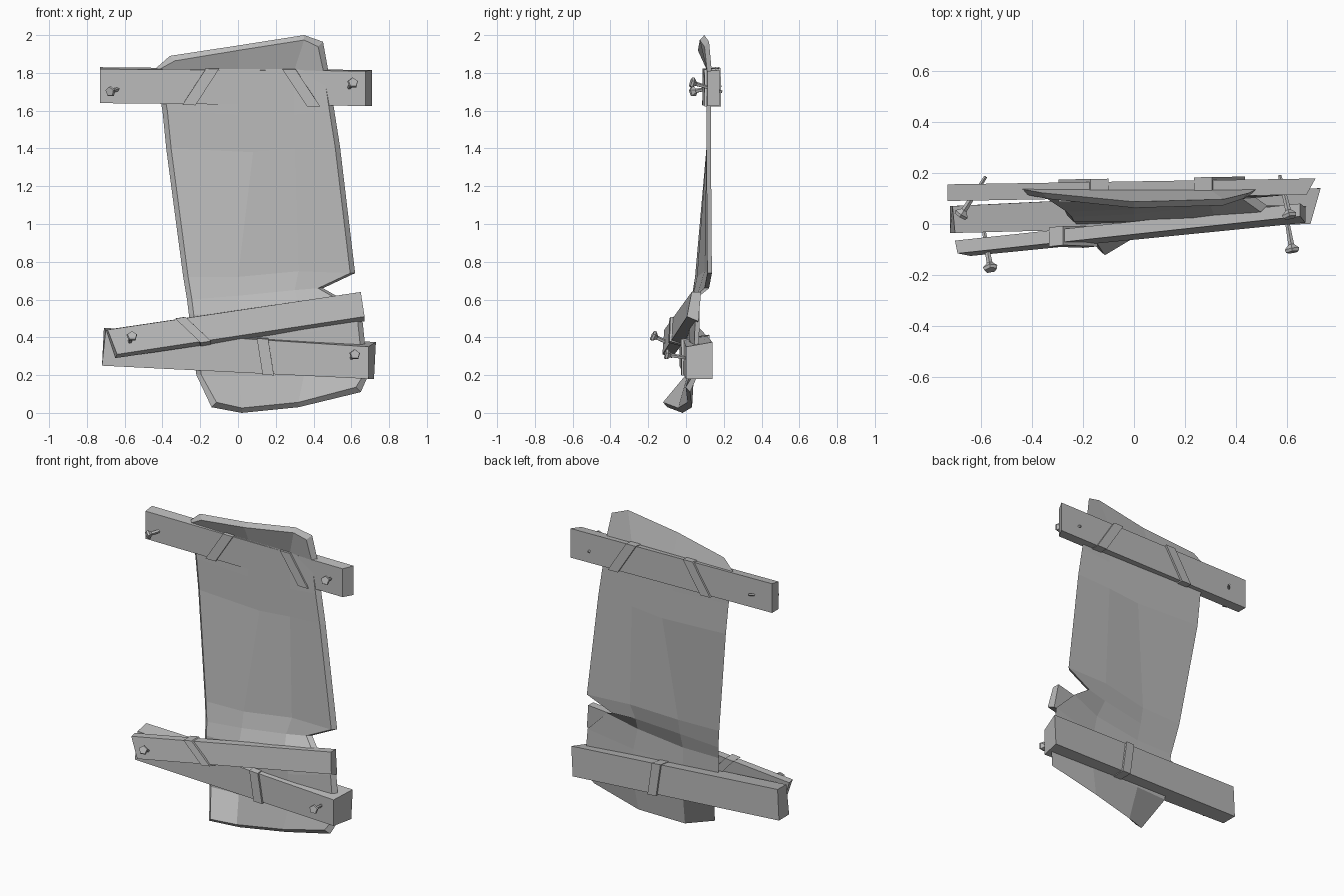
import bpy
import bmesh
from mathutils import Vector

default_cube = bpy.data.objects.get("Cube")
if default_cube:
    bpy.data.objects.remove(default_cube)

# One plain grey for every part
grey = bpy.data.materials.new("plain_grey")
grey.use_nodes = True
tone = (0.5, 0.5, 0.5, 1)
grey.diffuse_color = tone
grey.node_tree.nodes["Principled BSDF"].inputs["Base Color"].default_value = tone


def finish(name, mesh_builder):
    """Turn a bmesh into a flat shaded object."""
    bmesh.ops.recalc_face_normals(mesh_builder, faces=mesh_builder.faces[:])
    mesh = bpy.data.meshes.new(name)
    mesh_builder.to_mesh(mesh)
    mesh_builder.free()
    mesh.materials.append(grey)
    thing = bpy.data.objects.new(name, mesh)
    bpy.context.collection.objects.link(thing)
    return thing


def loft(name, first_ring, second_ring):
    """Closed solid between two rings of equal length."""
    bm = bmesh.new()
    a = [bm.verts.new(p) for p in first_ring]
    b = [bm.verts.new(p) for p in second_ring]
    bm.faces.new(a)
    bm.faces.new(b)
    count = len(a)
    for i in range(count):
        j = (i + 1) % count
        bm.faces.new((a[i], a[j], b[j], b[i]))
    return finish(name, bm)


def strap(name, plank, top_x, bottom_x, width, grow=0.012):
    """Slanted band wrapped round a plank."""
    left, right = plank
    rings = []
    for side in (-width / 2, width / 2):
        ring = []
        # Ring order: front bottom, front top, back top, back bottom
        for p, q, x in zip(left, right, (bottom_x, top_x, top_x, bottom_x)):
            p, q = Vector(p), Vector(q)
            ring.append(p.lerp(q, (x + side - p.x) / (q.x - p.x)))
        for i, out_y, out_z in ((0, -1, -1), (1, -1, 1), (2, 1, 1), (3, 1, -1)):
            ring[i] += Vector((0, out_y * grow, out_z * grow / 2))
        rings.append(ring)
    return loft(name, *rings)


def nail(name, head, tip):
    """Five sided nail with a thick head and a tapered end."""
    head, tip = Vector(head), Vector(tip)
    axis = tip - head
    bm = bmesh.new()
    sections = ((0, 0.026), (0.012, 0.03), (0.03, 0.012), (axis.length, 0.007))
    previous = None
    for depth, radius in sections:
        circle = bmesh.ops.create_circle(bm, segments=5, radius=radius)["verts"]
        for v in circle:
            v.co.z = depth
        if previous is None:
            bm.faces.new(circle)
        else:
            for i in range(5):
                j = (i + 1) % 5
                bm.faces.new((previous[i], previous[j], circle[j], circle[i]))
        previous = circle
    bm.faces.new(previous)
    thing = finish(name, bm)
    thing.rotation_mode = "QUATERNION"
    thing.rotation_quaternion = axis.to_track_quat("Z", "Y")
    thing.location = head
    return thing


# Stretched hide: rows from top to bottom, with a tear on the left edge
hide_rows = [
    [(-.36, .11, 1.89), (0, .075, 1.945), (.35, .085, 2), (.45, .11, 1.965)],
    [(-.44, .125, 1.82), (0, .12, 1.82), (.3, .12, 1.82), (.48, .125, 1.8)],
    [(-.4, .12, 1.6), (0, .12, 1.58), (.3, .12, 1.58), (.51, .12, 1.6)],
    [(-.38, .12, 1.4), (.08, .12, 1.38), (.3, .12, 1.4), (.54, .12, 1.41)],
    [(-.29, .06, .72), (0, .07, .72), (.32, .11, .75), (.62, .125, .74)],
    [(-.27, .04, .6), (0, .05, .62), (.3, .08, .65), (.45, .11, .66)],
    [(-.26, .02, .52), (0, .02, .52), (.32, .03, .56), (.52, .06, .62)],
    [(-.25, .01, .4), (0, .02, .4), (.35, .03, .42), (.66, .06, .48)],
    [(-.22, .01, .2), (0, .02, .2), (.35, .03, .2), (.69, .05, .2)],
    [(-.14, -.11, .03), (.02, -.03, 0), (.32, .02, .03), (.65, .01, .11)],
]


def build_hide(rows, thickness=0.024, inset=0.026):
    bm = bmesh.new()
    front, back = [], []
    last_row, last_col = len(rows) - 1, len(rows[0]) - 1
    for r, row in enumerate(rows):
        front.append([])
        back.append([])
        for c, (x, y, z) in enumerate(row):
            # The front is smaller, so the rim is a bevel
            shift_x = inset * ((c == 0) - (c == last_col))
            shift_z = inset * ((r == last_row) - (r == 0))
            front[r].append(bm.verts.new((x + shift_x, y - thickness / 2, z + shift_z)))
            back[r].append(bm.verts.new((x, y + thickness / 2, z)))
    for grid in (front, back):
        for r in range(last_row):
            for c in range(last_col):
                bm.faces.new((grid[r][c], grid[r][c + 1], grid[r + 1][c + 1], grid[r + 1][c]))
    for r in range(last_row):
        for c in (0, last_col):
            bm.faces.new((front[r][c], front[r + 1][c], back[r + 1][c], back[r][c]))
    for c in range(last_col):
        for r in (0, last_row):
            bm.faces.new((front[r][c], front[r][c + 1], back[r][c + 1], back[r][c]))
    return finish("hide_sheet", bm)


build_hide(hide_rows)

# Planks: end rings as front bottom, front top, back top, back bottom
top_plank = (
    [(-.73, .09, 1.64), (-.73, .09, 1.82), (-.73, .155, 1.83), (-.73, .155, 1.64)],
    [(.675, .115, 1.625), (.675, .115, 1.81), (.71, .178, 1.815), (.71, .178, 1.625)],
)
low_plank = (
    [(-.72, -.035, .25), (-.7, -.035, .44), (-.71, .07, .45), (-.72, .07, .25)],
    [(.69, 0, .18), (.69, 0, .35), (.73, .14, .375), (.72, .14, .18)],
)
slanted_plank = (
    [(-.64, -.125, .31), (-.69, -.115, .44), (-.7, -.065, .44), (-.65, -.075, .29)],
    [(.67, .005, .51), (.65, .03, .64), (.65, .08, .64), (.67, .065, .485)],
)
loft("top_plank", *top_plank)
loft("low_plank", *low_plank)
loft("slanted_plank", *slanted_plank)

# Bindings round the planks
strap("top_right_strap", top_plank, -.135, -.26, .07)
strap("top_left_strap", top_plank, .27, .4, .07)
strap("low_strap", low_plank, .13, .16, .06)
strap("slanted_strap", slanted_plank, -.305, -.17, .055)

# Nails through the plank ends
nail("top_right_nail", (-.68, .03, 1.7), (-.58, .185, 1.73))
nail("top_left_nail", (.61, .025, 1.75), (.57, .19, 1.7))
nail("low_right_nail", (-.56, -.18, .41), (-.59, -.01, .33))
nail("low_left_nail", (.62, -.11, .31), (.59, .06, .28))
